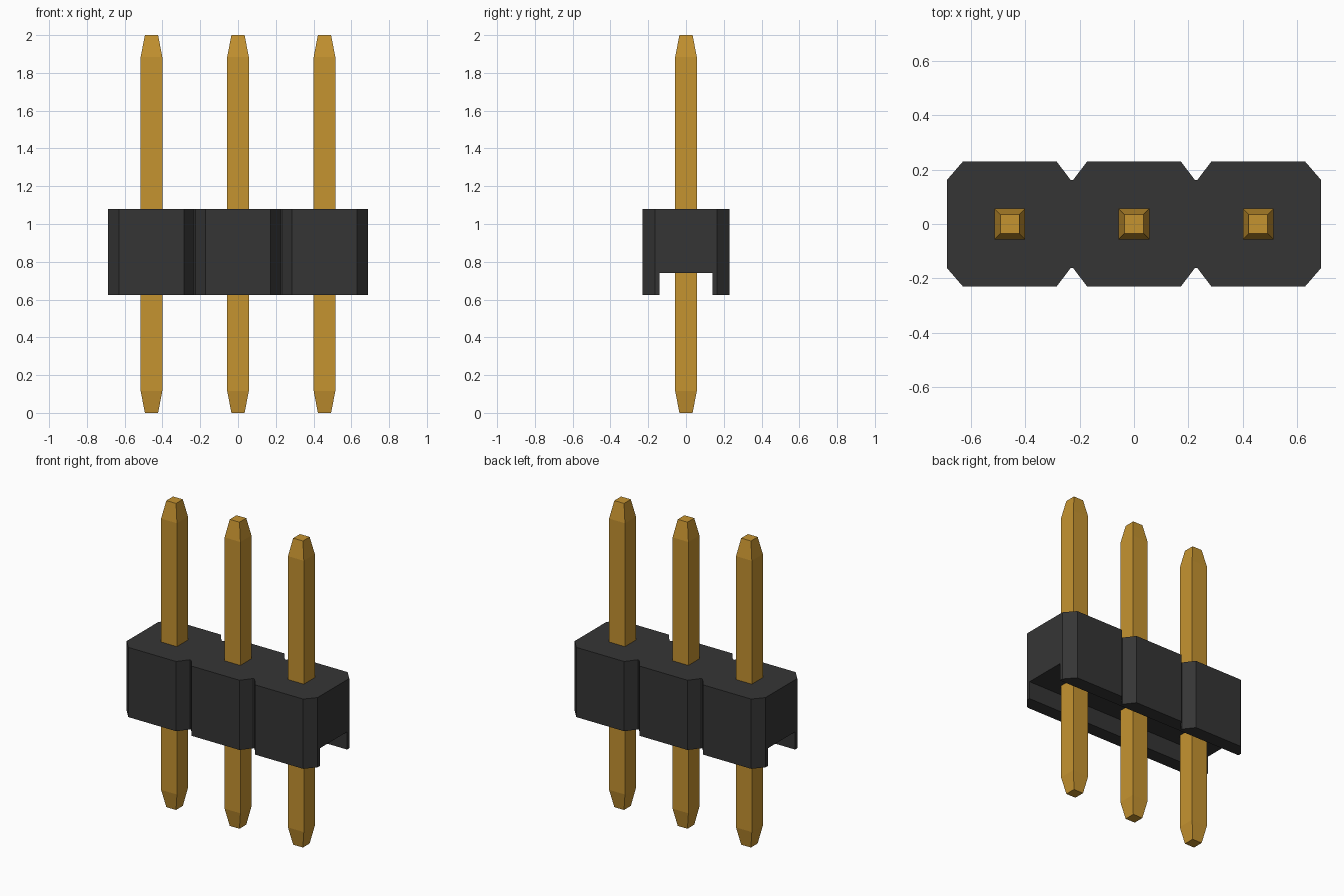
import bpy
import bmesh

cube = bpy.data.objects.get("Cube")
if cube:
    bpy.data.objects.remove(cube, do_unlink=True)

PITCH = 0.458
COUNT = 3
BOTTOM, TOP = 0.625, 1.08


def make_material(name, rgb):
    mat = bpy.data.materials.new(name)
    mat.use_nodes = True
    color = (*rgb, 1)
    mat.diffuse_color = color
    mat.node_tree.nodes["Principled BSDF"].inputs["Base Color"].default_value = color
    return mat


def loft(name, rings, mat):
    """Closed solid through a list of equal-length point rings, bottom to top."""
    bm = bmesh.new()
    loops = [[bm.verts.new(p) for p in ring] for ring in rings]
    for low, high in zip(loops, loops[1:]):
        for i in range(len(low)):
            j = (i + 1) % len(low)
            bm.faces.new((low[i], low[j], high[j], high[i]))
    bm.faces.new(loops[0][::-1])
    bm.faces.new(loops[-1])
    bmesh.ops.recalc_face_normals(bm, faces=bm.faces)
    mesh = bpy.data.meshes.new(name)
    bm.to_mesh(mesh)
    bm.free()
    mesh.materials.append(mat)
    obj = bpy.data.objects.new(name, mesh)
    bpy.context.collection.objects.link(obj)
    return obj


def rectangle(hx, hy, z, x=0):
    return [(x - hx, -hy, z), (x + hx, -hy, z), (x + hx, hy, z), (x - hx, hy, z)]


plastic = make_material("black plastic", (0.036, 0.036, 0.036))
gold = make_material("gold metal", (0.56, 0.292, 0.03))

centers = [(i - (COUNT - 1) / 2) * PITCH for i in range(COUNT)]

# Housing outline: one chamfered cell per pin, with shallow notches between
front = []
for i, x in enumerate(centers):
    left = 0.231 if i == 0 else 0.224
    right = 0.231 if i == COUNT - 1 else 0.224
    front += [(x - left, -0.163), (x - 0.173, -0.23),
              (x + 0.173, -0.23), (x + right, -0.163)]
outline = front + [(x, -y) for x, y in reversed(front)]
housing = loft("housing", [[(x, y, z) for x, y in outline] for z in (BOTTOM, TOP)], plastic)

# Channel along the underside
cutter = loft("channel_cutter", [rectangle(1, 0.14, z) for z in (0.5, 0.74)], plastic)
cutter.hide_render = True
cut = housing.modifiers.new("channel", "BOOLEAN")
cut.operation = "DIFFERENCE"
cut.solver = "EXACT"
cut.object = cutter
bpy.context.view_layer.objects.active = housing
bpy.ops.object.modifier_apply(modifier=cut.name)
bpy.data.objects.remove(cutter, do_unlink=True)

# Square pins with tapered ends
for x, side in zip(centers, ("right", "middle", "left")):
    sections = [(0.035, 0), (0.057, 0.115), (0.057, 1.885), (0.035, 2)]
    loft(side + "_pin", [rectangle(h, h, z, x) for h, z in sections], gold)
